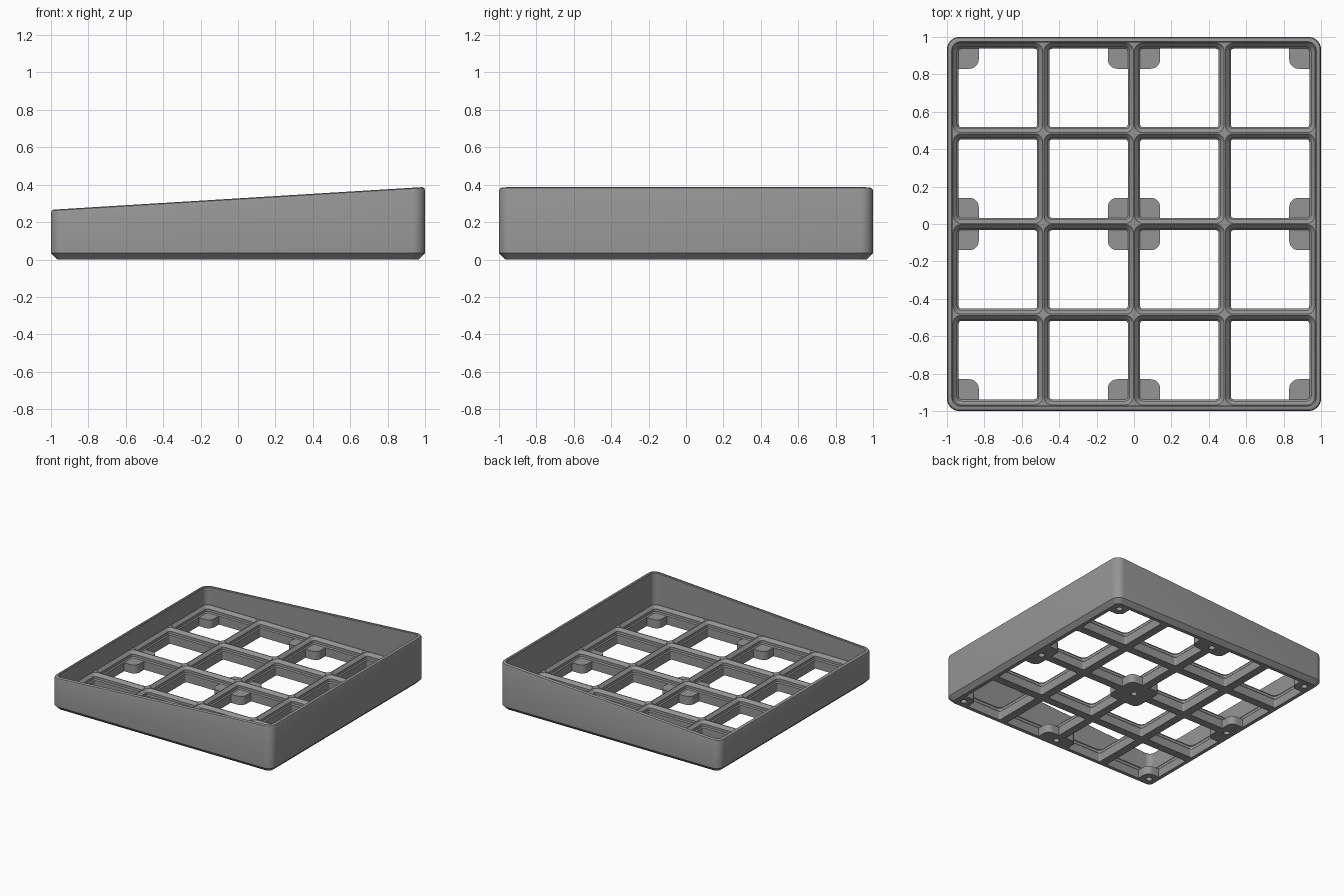
import bpy, bmesh, math

if "Cube" in bpy.data.objects:
    bpy.data.objects.remove(bpy.data.objects["Cube"])

PITCH = 0.485          # cell spacing
PAD_TOP = 0.07         # height of the screw pads
RIDGE = 0.1215         # height of the grid ridges

grey = bpy.data.materials.new("grey plastic")
grey.diffuse_color = (0.30, 0.30, 0.30, 1)
grey.use_nodes = True
grey.node_tree.nodes["Principled BSDF"].inputs["Base Color"].default_value = grey.diffuse_color


def rounded_square(half, r, cx=0, cy=0, steps=8):
    """Counter-clockwise outline of a square with rounded corners."""
    pts = []
    for q, (sx, sy) in enumerate([(1, 1), (-1, 1), (-1, -1), (1, -1)]):
        for i in range(steps + 1):
            a = math.pi / 2 * (q + i / steps)
            pts.append((cx + sx * (half - r) + r * math.cos(a),
                        cy + sy * (half - r) + r * math.sin(a)))
    return pts


def loft(name, rings):
    """Closed solid through rings of equal point count."""
    bm = bmesh.new()
    loops = [[bm.verts.new(p) for p in ring] for ring in rings]
    n = len(loops[0])
    for a, b in zip(loops, loops[1:]):
        for i in range(n):
            j = (i + 1) % n
            bm.faces.new((a[i], a[j], b[j], b[i]))
    bm.faces.new(loops[0][::-1])
    bm.faces.new(loops[-1])
    bmesh.ops.remove_doubles(bm, verts=bm.verts, dist=1e-5)
    bmesh.ops.recalc_face_normals(bm, faces=bm.faces)
    me = bpy.data.meshes.new(name)
    bm.to_mesh(me)
    bm.free()
    me.materials.append(grey)
    ob = bpy.data.objects.new(name, me)
    bpy.context.collection.objects.link(ob)
    return ob


def flat_ring(half, r, z, cx=0, cy=0):
    return [(x, y, z) for x, y in rounded_square(half, r, cx, cy)]


def rim_ring(half, r, drop):
    """Ring following the sloped rim."""
    return [(x, y, 0.327 + 0.061 * x - drop) for x, y in rounded_square(half, r)]


def join(objs, name):
    bpy.ops.object.select_all(action='DESELECT')
    for o in objs:
        o.select_set(True)
    bpy.context.view_layer.objects.active = objs[0]
    bpy.ops.object.join()
    objs[0].name = name
    return objs[0]


def boolean(target, tool, op):
    m = target.modifiers.new(op, 'BOOLEAN')
    m.operation, m.object, m.solver = op, tool, 'EXACT'
    bpy.context.view_layer.objects.active = target
    bpy.ops.object.modifier_apply(modifier=m.name)
    bpy.data.objects.remove(tool)


# Tray: chamfered foot, outer wall, rounded sloped rim, inner wall, floor
tray = loft("tray", [
    flat_ring(0.966, 0.035, 0), flat_ring(1.0, 0.067, 0.034),
    rim_ring(1.0, 0.067, 0.017), rim_ring(0.9955, 0.0625, 0.005),
    rim_ring(0.985, 0.052, 0), rim_ring(0.975, 0.047, 0),
    rim_ring(0.97, 0.045, 0.005), flat_ring(0.97, 0.045, RIDGE)])

# Stepped, tapered openings of the grid
cells = []
for ix in range(4):
    for iy in range(4):
        cx, cy = (ix - 1.5) * PITCH, (iy - 1.5) * PITCH
        cells.append(loft("cell_cutter", [
            flat_ring(h, r, z, cx, cy) for h, r, z in [
                (0.2095, 0.0133, -0.05), (0.2095, 0.0133, PAD_TOP),
                (0.2177, 0.0215, 0.078), (0.2177, 0.0215, 0.099),
                (0.2395, 0.0433, RIDGE), (0.2395, 0.0433, RIDGE + 0.02)]]))
boolean(tray, join(cells, "cell_cutters"), 'DIFFERENCE')

# Screw pads under every second grid crossing, trimmed inside the wall
pads, holes = [], []
clamp = lambda v: max(-0.95, min(0.95, v))
for i in (-1, 0, 1):
    for j in (-1, 0, 1):
        outline = rounded_square(0.14, 0.05, i * 0.97, j * 0.97)
        pads.append(loft("pad", [[(clamp(x), clamp(y), z) for x, y in outline]
                                 for z in (0, PAD_TOP)]))
        holes.append(loft("hole", [flat_ring(0.024, 0.0239, z, i * 0.9, j * 0.9)
                                   for z in (-0.02, 0.05)]))
boolean(tray, join(pads, "pads"), 'UNION')
boolean(tray, join(holes, "hole_cutters"), 'DIFFERENCE')

# Smooth rounded corners, keep crisp edges
bpy.ops.object.select_all(action='DESELECT')
tray.select_set(True)
bpy.context.view_layer.objects.active = tray
bpy.ops.object.shade_smooth_by_angle(angle=math.radians(30))
